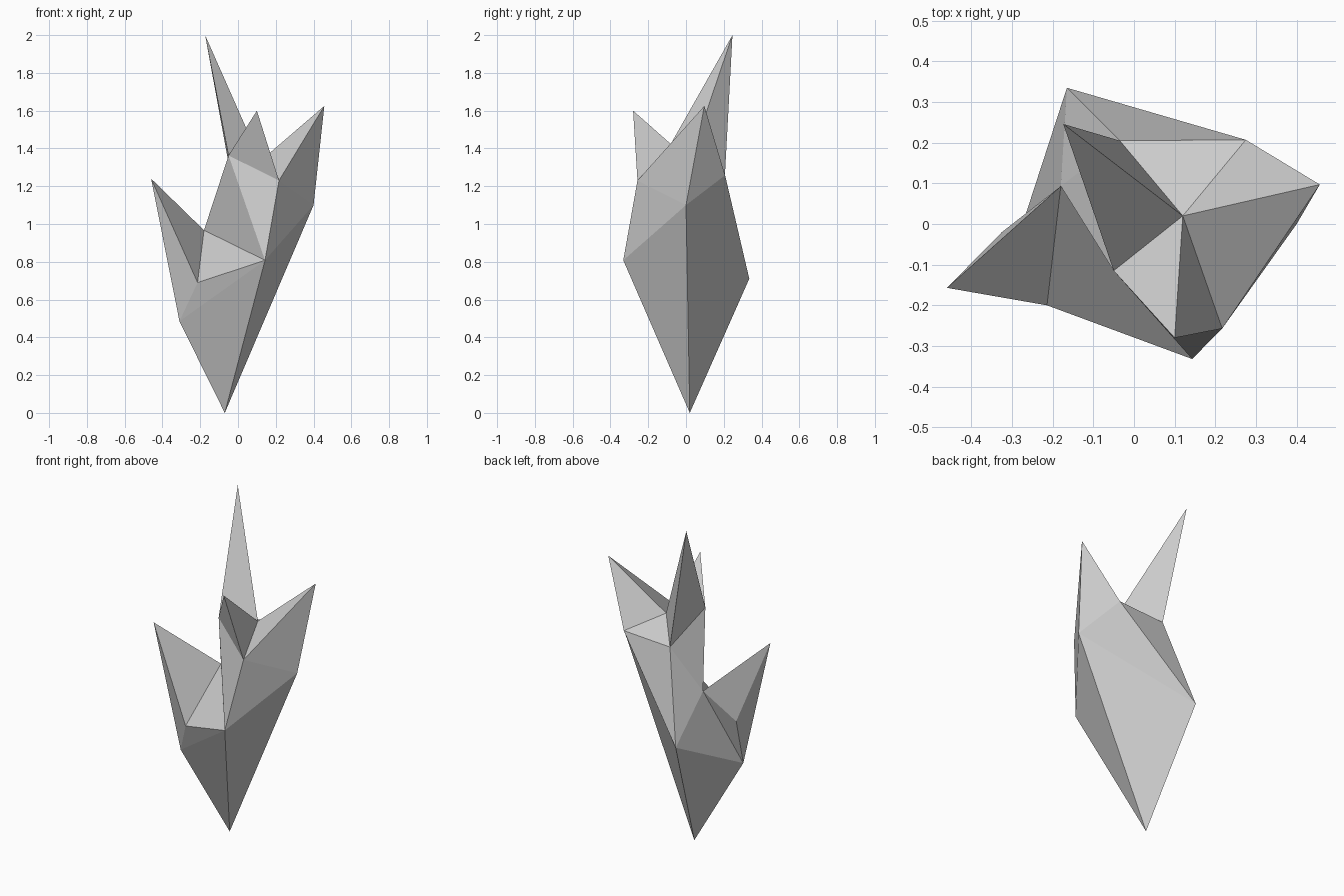
import bpy, bmesh

if "Cube" in bpy.data.objects:
    bpy.data.objects.remove(bpy.data.objects["Cube"])

# Key corners of the crystal: lower girdle, then shoulder corners
corners = {
    "left": (-0.31, -0.11, 0.485), "front": (0.143, -0.332, 0.808),
    "right": (0.40, 0.0, 1.10), "back": (-0.165, 0.335, 0.71),
    "notch": (-0.18, 0.093, 0.967), "left_fore": (-0.214, -0.20, 0.69),
    "left_rear": (-0.325, -0.02, 0.778), "crown_left": (-0.05, -0.115, 1.363),
    "crown_fore": (0.217, -0.257, 1.23), "crown_mid": (0.12, 0.02, 1.335),
    "crown_rear": (-0.035, 0.205, 1.24), "crown_right": (0.275, 0.207, 1.258),
}

bm = bmesh.new()
verts = {name: bm.verts.new(co) for name, co in corners.items()}


def fan(apex, names, closed=False):
    """Triangles from one apex to a chain (or closed ring) of corners."""
    ring = [verts[n] for n in names.split()]
    if closed:
        ring.append(ring[0])
    for p, q in zip(ring, ring[1:]):
        bm.faces.new((apex, p, q))


def spike(tip, names):
    """Pointed pyramid on a ring of corners."""
    fan(bm.verts.new(tip), names, closed=True)


# Root point and the four crystal tips
spike((-0.07, 0.02, 0.0), "left front right back")
spike((-0.174, 0.246, 2.0), "crown_left crown_mid crown_rear")
spike((0.457, 0.097, 1.625), "crown_fore right crown_right crown_mid")
spike((0.10, -0.28, 1.60), "crown_left crown_fore crown_mid")
spike((-0.46, -0.157, 1.24), "notch left_fore left left_rear")

# Body facets between the girdle and the spikes
fan(verts["front"], "left left_fore notch crown_left crown_fore right")
fan(verts["back"], "right crown_right crown_rear notch left")
fan(verts["crown_rear"], "notch crown_left")
fan(verts["crown_rear"], "crown_mid crown_right")
fan(verts["notch"], "left left_rear")

bmesh.ops.recalc_face_normals(bm, faces=bm.faces[:])
mesh = bpy.data.meshes.new("crystal_cluster")
bm.to_mesh(mesh)
bm.free()
bpy.context.collection.objects.link(bpy.data.objects.new("crystal_cluster", mesh))
